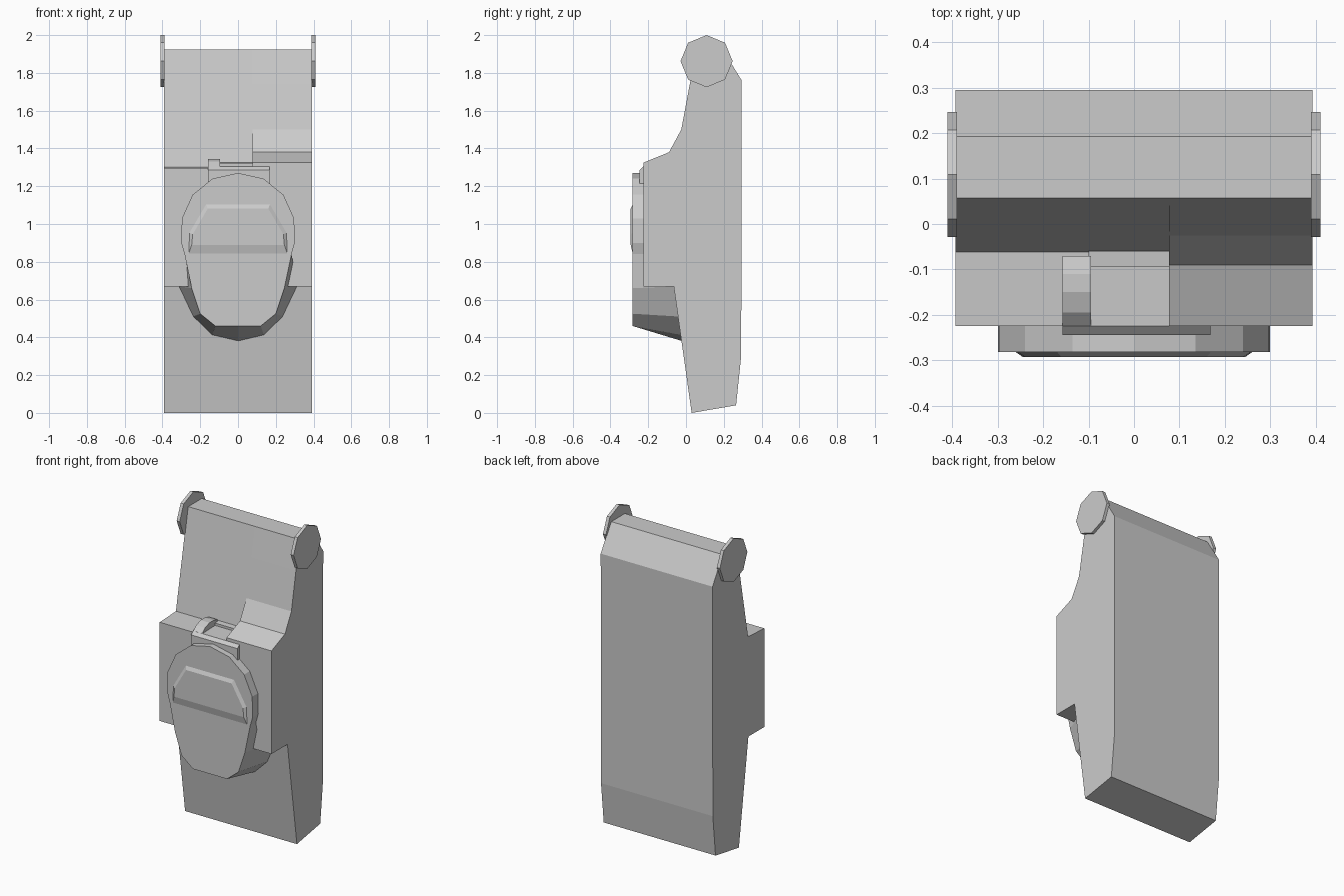
import bpy, bmesh, math

if "Cube" in bpy.data.objects:
    bpy.data.objects.remove(bpy.data.objects["Cube"])


def make(name, verts, faces):
    me = bpy.data.meshes.new(name)
    me.from_pydata(verts, [], faces)
    bm = bmesh.new()
    bm.from_mesh(me)
    bmesh.ops.recalc_face_normals(bm, faces=bm.faces)
    bm.to_mesh(me)
    bm.free()
    ob = bpy.data.objects.new(name, me)
    bpy.context.collection.objects.link(ob)
    return ob


def loft(name, a, b):
    """Closed solid between two matching outlines."""
    n = len(a)
    faces = [tuple(range(n)), tuple(range(n, 2 * n))]
    faces += [(i, (i + 1) % n, n + (i + 1) % n, n + i) for i in range(n)]
    return make(name, a + b, faces)


def extrude_x(name, profile, x0, x1):
    """Extrude a (y, z) side profile along x."""
    return loft(name, [(x0, y, z) for y, z in profile],
                [(x1, y, z) for y, z in profile])


def mirrored(half):
    """Mirror a half outline (x > 0, top to bottom) into a full loop."""
    return half + [(-x, y, z) for x, y, z in reversed(half) if x > 0]


# Main body: left part has a plain ledge, right part a stepped shoulder
back = [(-0.225, 0.67), (-0.065, 0.67), (0.03, 0), (0.265, 0.04), (0.292, 0.3),
        (0.295, 1.76), (0.193, 1.925), (0.057, 1.925)]
extrude_x("body_left", back + [(-0.062, 1.305), (-0.225, 1.297)], -0.393, 0.077)
extrude_x("body_right", back + [(0.02, 1.74), (-0.025, 1.5), (-0.09, 1.38),
                                (-0.225, 1.325)], 0.077, 0.393)

# Octagonal pivot caps
octagon = [(0.109 + 0.138 * math.cos(i * math.pi / 4),
            1.862 + 0.138 * math.sin(i * math.pi / 4)) for i in range(8)]
for side, s in (("left", -1), ("right", 1)):
    extrude_x("pivot_cap_" + side, octagon, s * 0.39, s * 0.411)

# Latch on the ledge: arm, rear strip, recessed floor and front plate
extrude_x("latch_arm", [(-0.07, 1.29), (-0.07, 1.335), (-0.11, 1.345), (-0.15, 1.345),
                        (-0.195, 1.33), (-0.245, 1.287), (-0.245, 1.21), (-0.22, 1.21)],
          -0.158, -0.095)
extrude_x("latch_rear_strip", [(-0.06, 1.29), (-0.06, 1.325), (-0.095, 1.322),
                               (-0.095, 1.29)], -0.1, 0.08)
extrude_x("latch_floor", [(-0.09, 1.29), (-0.09, 1.307), (-0.222, 1.303),
                          (-0.222, 1.29)], -0.1, 0.08)
extrude_x("latch_plate", [(-0.22, 1.21), (-0.22, 1.305), (-0.225, 1.305),
                          (-0.245, 1.287), (-0.245, 1.21)], -0.158, 0.168)

# Oval cover: upper rim straight, lower rim flares back onto the body
upper = [(0, 1.27), (0.135, 1.24), (0.24, 1.155), (0.297, 1.03), (0.3, 0.9),
         (0.283, 0.84)]
front_low = [(0.245, 0.66), (0.2, 0.525), (0.12, 0.46), (0, 0.46)]
back_low = [(0.313, 0.67), (0.237, 0.51), (0.137, 0.412), (0, 0.38)]
front = [(x, -0.282, z) for x, z in upper + front_low]
rear = [(x, -0.2, z) for x, z in upper]
rear += [(x, -0.06 + (0.67 - z) * 0.142, z) for x, z in back_low]
loft("oval_cover", mirrored(front), mirrored(rear))

# Shallow raised panel on the cover face
panel_base = [(0.17, 1.105), (0.258, 0.955), (0.262, 0.84)]
panel_top = [(0.16, 1.082), (0.24, 0.945), (0.245, 0.89)]
loft("raised_panel", mirrored([(x, -0.281, z) for x, z in panel_base]),
     mirrored([(x, -0.293, z) for x, z in panel_top]))
